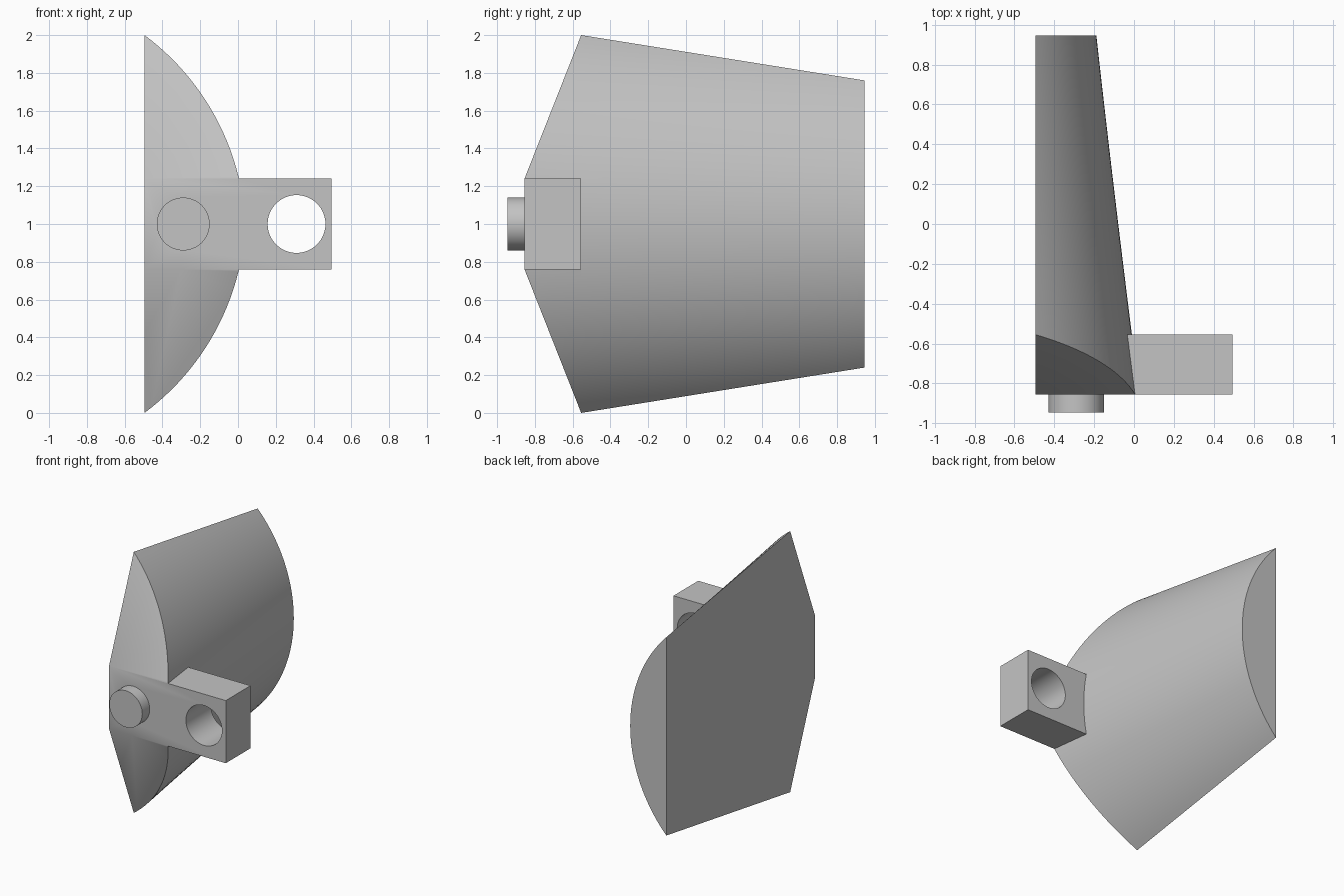
import bpy
import bmesh
from math import atan2, cos, sin, sqrt, pi
from mathutils import Matrix, Vector

default = bpy.data.objects.get("Cube")
if default:
    bpy.data.objects.remove(default, do_unlink=True)

grey = bpy.data.materials.new("light grey")
grey.use_nodes = True
colour = (0.55, 0.55, 0.55, 1)
grey.diffuse_color = colour
grey.node_tree.nodes["Principled BSDF"].inputs["Base Color"].default_value = colour

FLAT_X, AXIS_X, MID_Z = -0.495, -1.285, 1.0
FRONT, SHOULDER, BACK = -0.855, -0.555, 0.945
BAR_HALF = 0.24


def make_object(name, bm):
    bmesh.ops.recalc_face_normals(bm, faces=bm.faces)
    mesh = bpy.data.meshes.new(name)
    bm.to_mesh(mesh)
    bm.free()
    mesh.materials.append(grey)
    obj = bpy.data.objects.new(name, mesh)
    bpy.context.collection.objects.link(obj)
    return obj


def box(name, low, high):
    bm = bmesh.new()
    low, high = Vector(low), Vector(high)
    bmesh.ops.create_cube(bm, size=1, matrix=Matrix.Translation((low + high) / 2)
                          @ Matrix.Diagonal((*(high - low), 1)))
    return make_object(name, bm)


def cylinder(name, x, radius, y0, y1):
    bm = bmesh.new()
    place = Matrix.Translation((x, (y0 + y1) / 2, MID_Z)) @ Matrix.Rotation(pi / 2, 4, 'X')
    bmesh.ops.create_cone(bm, cap_ends=True, segments=64, radius1=radius,
                          radius2=radius, depth=y1 - y0, matrix=place)
    return make_object(name, bm)


def combine(target, tool, operation):
    mod = target.modifiers.new(operation.lower(), 'BOOLEAN')
    mod.operation, mod.object, mod.solver = operation, tool, 'EXACT'
    bpy.context.view_layer.objects.active = target
    bpy.ops.object.modifier_apply(modifier=mod.name)
    bpy.data.objects.remove(tool, do_unlink=True)


def shell_half():
    """Slice of a tapering cone, flat on its right side, with sloped front faces."""
    bm = bmesh.new()
    gap, steps = FLAT_X - AXIS_X, 48
    front_y = FRONT - 0.2
    rings = []
    for i in range(13):
        y = front_y + (BACK - front_y) * i / 12
        t = (y - SHOULDER) / (BACK - SHOULDER)
        half = 1 - 0.24 * t
        radius = sqrt(half ** 2 + gap ** 2)
        reach = atan2(half, gap)
        angles = [reach * (2 * k / steps - 1) for k in range(steps + 1)]
        rings.append([bm.verts.new((AXIS_X + radius * cos(a), y, MID_Z + radius * sin(a)))
                      for a in angles])
    for a, b in zip(rings, rings[1:]):
        for k in range(steps + 1):
            n = (k + 1) % (steps + 1)
            bm.faces.new((a[k], a[n], b[n], b[k]))
    bm.faces.new(rings[0])
    bm.faces.new(rings[-1])
    # sloped upper and lower front faces
    for side in (1, -1):
        normal = Vector((0, -(1 - BAR_HALF), side * (SHOULDER - FRONT)))
        cut = bmesh.ops.bisect_plane(
            bm, geom=bm.verts[:] + bm.edges[:] + bm.faces[:], dist=1e-5,
            plane_co=(0, SHOULDER, MID_Z + side), plane_no=normal, clear_outer=True)
        edges = [e for e in bm.edges if e.is_boundary]
        bmesh.ops.holes_fill(bm, edges=edges, sides=0)
    return make_object("tapered_shell_half", bm)


body = shell_half()

# bar that carries the socket, trimmed flush with the front
combine(body, box("bar", (-0.3, FRONT - 0.1, MID_Z - BAR_HALF),
                  (0.495, SHOULDER, MID_Z + BAR_HALF)), 'UNION')
combine(body, box("front_trim", (-2, -3, -1), (2, FRONT, 3)), 'DIFFERENCE')

# locating pin and matching socket
combine(body, cylinder("pin", -0.29, 0.14, -0.945, FRONT + 0.06), 'UNION')
combine(body, cylinder("socket", 0.31, 0.153, -1.2, -0.3), 'DIFFERENCE')

bpy.ops.object.select_all(action='DESELECT')
body.select_set(True)
bpy.context.view_layer.objects.active = body
bpy.ops.object.shade_smooth_by_angle(angle=pi / 6)
